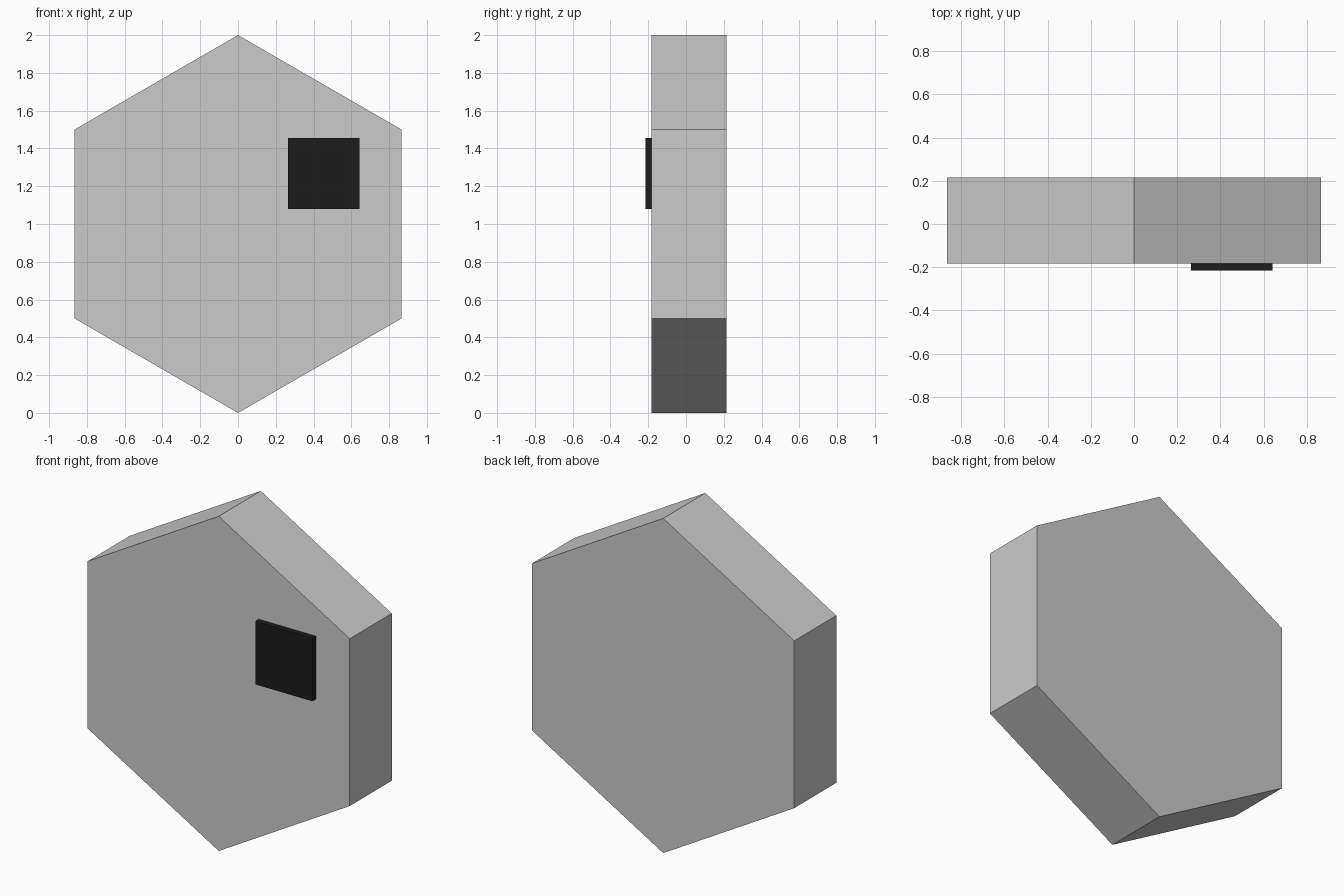
import bpy, bmesh
from math import sin, cos, pi

if "Cube" in bpy.data.objects:
    bpy.data.objects.remove(bpy.data.objects["Cube"])


def prism(name, points, y0, y1):
    """Extrude an x-z outline from y0 to y1."""
    bm = bmesh.new()
    face = bm.faces.new([bm.verts.new((x, y0, z)) for x, z in points])
    ext = bmesh.ops.extrude_face_region(bm, geom=[face], use_keep_orig=True)
    verts = [g for g in ext["geom"] if isinstance(g, bmesh.types.BMVert)]
    bmesh.ops.translate(bm, verts=verts, vec=(0, y1 - y0, 0))
    bmesh.ops.recalc_face_normals(bm, faces=bm.faces)
    mesh = bpy.data.meshes.new(name)
    bm.to_mesh(mesh)
    bm.free()
    obj = bpy.data.objects.new(name, mesh)
    bpy.context.collection.objects.link(obj)
    return obj


# Hexagonal body, standing on a corner
hexagon = [(sin(i * pi / 3), 1 + cos(i * pi / 3)) for i in range(6)]
prism("hexagon_body", hexagon, -0.182, 0.215)

# Thin black square plate on the front
x0, x1, z0, z1 = 0.265, 0.642, 1.079, 1.456
plate = prism("square_plate", [(x0, z0), (x1, z0), (x1, z1), (x0, z1)], -0.215, -0.182)
black = bpy.data.materials.new("black")
black.diffuse_color = (0.012, 0.012, 0.012, 1)
black.use_nodes = True
black.node_tree.nodes["Principled BSDF"].inputs["Base Color"].default_value = black.diffuse_color
plate.data.materials.append(black)
